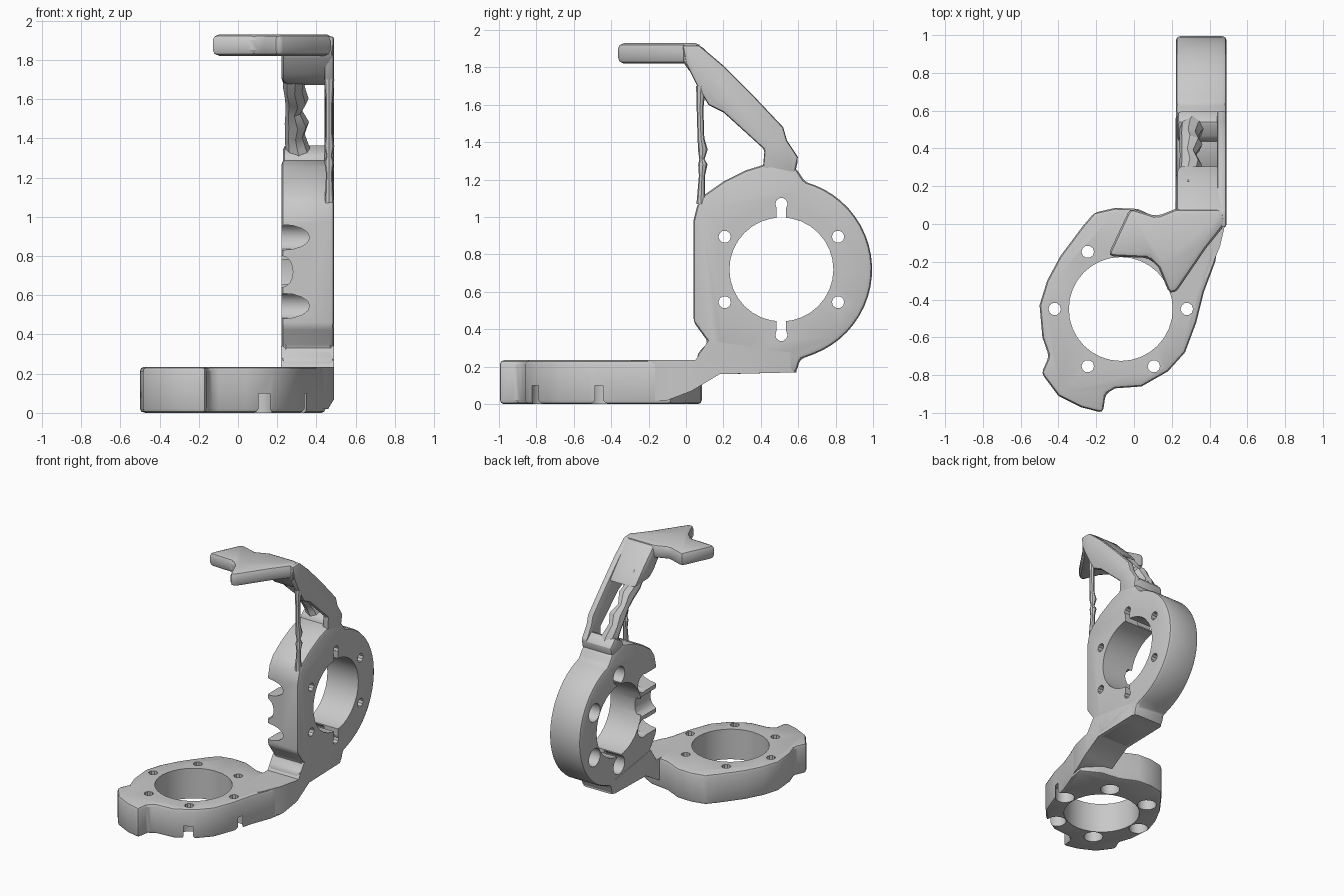
import bpy, bmesh, math
from mathutils import Vector

if "Cube" in bpy.data.objects:
    bpy.data.objects.remove(bpy.data.objects["Cube"])

grey = bpy.data.materials.new("light_grey")
grey.diffuse_color = (0.58, 0.58, 0.58, 1)
grey.use_nodes = True
grey.node_tree.nodes["Principled BSDF"].inputs["Base Color"].default_value = grey.diffuse_color


def prism(name, pts, lo, hi, axis, bevel=0.0):
    """Extrude a 2D outline: axis 'X' takes (y, z), 'Z' takes (x, y)."""
    bm = bmesh.new()
    put = (lambda a, b, d: (d, a, b)) if axis == 'X' else (lambda a, b, d: (a, b, d))
    face = bm.faces.new([bm.verts.new(put(a, b, lo)) for a, b in pts])
    ext = bmesh.ops.extrude_face_region(bm, geom=[face])
    moved = [v for v in ext['geom'] if isinstance(v, bmesh.types.BMVert)]
    bmesh.ops.translate(bm, verts=moved, vec=Vector(put(0, 0, hi - lo)))
    bmesh.ops.recalc_face_normals(bm, faces=bm.faces)
    me = bpy.data.meshes.new(name)
    bm.to_mesh(me)
    bm.free()
    ob = bpy.data.objects.new(name, me)
    bpy.context.collection.objects.link(ob)
    me.materials.append(grey)
    if bevel:
        m = ob.modifiers.new("round", 'BEVEL')
        m.width, m.segments, m.limit_method = bevel, 2, 'ANGLE'
        m.angle_limit = math.radians(35)
    return ob


def circle(c, r, n=24, a0=0, a1=360):
    steps = n if a1 - a0 == 360 else n + 1
    return [(c[0] + r * math.cos(math.radians(a0 + (a1 - a0) * i / n)),
             c[1] + r * math.sin(math.radians(a0 + (a1 - a0) * i / n))) for i in range(steps)]


def finish(ob, cutters=(), op='DIFFERENCE'):
    """Apply modifiers and cuts, then smooth shallow edges."""
    for c in cutters:
        m = ob.modifiers.new("cut", 'BOOLEAN')
        m.object, m.operation, m.solver = c, op, 'EXACT'
    bpy.context.view_layer.update()
    ev = ob.evaluated_get(bpy.context.evaluated_depsgraph_get())
    me = bpy.data.meshes.new_from_object(ev)
    ob.modifiers.clear()
    ob.data = me
    me.materials.clear()
    me.materials.append(grey)
    for p in me.polygons:
        p.material_index = 0
    for c in cutters:
        bpy.data.objects.remove(c)
    bpy.ops.object.select_all(action='DESELECT')
    ob.select_set(True)
    bpy.context.view_layer.objects.active = ob
    bpy.ops.object.shade_smooth_by_angle(angle=math.radians(30))


def screw_cuts(centre, angles, axis, lo, mid, hi):
    """Small through holes with wide counterbores on the low side."""
    out = []
    for a in angles:
        p = (centre[0] + 0.35 * math.cos(math.radians(a)),
             centre[1] + 0.35 * math.sin(math.radians(a)))
        out.append(prism("screw_cutter", circle(p, 0.033, 10), lo, hi, axis))
        out.append(prism("bore_cutter", circle(p, 0.07, 16), lo, mid, axis))
    return out


# Horizontal ring plate
c = (-0.07, -0.45)
base = prism("base_ring", [
    (0.02, 0.08), (-0.1, 0.085), (-0.21, 0.06), (-0.27, -0.01), (-0.39, -0.17), (-0.46, -0.3),
    (-0.5, -0.43), (-0.485, -0.6), (-0.45, -0.7), (-0.49, -0.79), (-0.4, -0.91), (-0.28, -0.97),
    (-0.165, -1.0), (-0.15, -0.9), (-0.1, -0.87), (0.04, -0.86), (0.18, -0.78), (0.27, -0.68),
    (0.33, -0.52), (0.37, -0.36), (0.43, -0.2), (0.45, -0.08), (0.3, 0.0), (0.15, 0.02)],
    0, 0.235, 'Z', 0.022)
cuts = [prism("hole_cutter", circle(c, 0.275, 32), -0.2, 0.5, 'Z')]
cuts += screw_cuts(c, range(0, 360, 60), 'Z', -0.1, 0.1, 0.5)
finish(base, cuts)

# Rising arm between the plates, trimmed to a slanted plan
arm = prism("rising_arm", [
    (-0.3, 0.02), (-0.1, 0.02), (0.03, 0.07), (0.18, 0.16), (0.6, 0.17), (0.6, 0.27),
    (0.12, 0.34), (0.05, 0.235), (-0.3, 0.235)], 0.0, 0.6, 'X')
plan = prism("plan_cutter", [
    (0.22, -0.3), (0.38, -0.3), (0.455, -0.12), (0.49, 0.03), (0.49, 0.59), (0.22, 0.59),
    (0.22, 0.03)], -0.1, 0.6, 'Z', 0.03)
finish(arm, [plan], 'INTERSECT')

# Vertical ring plate
c = (0.51, 0.72)
side = prism("side_ring", [
    (0.04, 0.44), (0.12, 0.33), (0.06, 0.27), (0.06, 0.22), (0.2, 0.16), (0.59, 0.17), (0.61, 0.24)]
    + circle(c, 0.485, 22, -70, 75)
    + [(0.59, 1.26), (0.45, 1.29), (0.32, 1.25), (0.2, 1.19), (0.1, 1.12), (0.06, 1.06), (0.04, 0.98)],
    0.222, 0.49, 'X', 0.022)
cuts = [prism("hole_cutter", circle(c, 0.278, 32), 0, 0.8, 'X'),
        prism("slot_cutter", [(0.485, 0.38), (0.535, 0.38), (0.535, 1.06), (0.485, 1.06)], 0, 0.8, 'X')]
cuts += screw_cuts(c, range(30, 390, 60), 'X', 0.1, 0.37, 0.8)
# Access grooves through the front edge
for z, rx, rz in ((0.895, 0.14, 0.065), (0.545, 0.14, 0.065), (0.72, 0.055, 0.08)):
    ring = [(0.225 + rx * x, z + rz * y) for x, y in circle((0, 0), 1, 16)]
    g = prism("groove_cutter", ring, -0.24, 0.1, 'Z')
    for v in g.data.vertices:
        x, y, d = v.co
        v.co = (x, -d, y)
    cuts.append(g)
finish(side, cuts)

# Slanted strut, its foot and its shoulder
finish(prism("strut_plate", [
    (0.0, 1.82), (0.06, 1.7), (0.12, 1.6), (0.2, 1.56), (0.42, 1.36), (0.41, 1.25), (0.58, 1.22),
    (0.6, 1.32), (0.54, 1.41), (0.52, 1.48), (0.36, 1.65), (0.2, 1.81), (0.07, 1.92), (-0.02, 1.92)],
    0.44, 0.49, 'X', 0.015))
finish(prism("strut_foot", [
    (0.42, 1.24), (0.58, 1.22), (0.6, 1.31), (0.54, 1.37), (0.45, 1.32)], 0.23, 0.488, 'X', 0.02))
finish(prism("strut_shoulder", [
    (-0.02, 1.83), (0.06, 1.73), (0.12, 1.68), (0.32, 1.67), (0.2, 1.8), (0.07, 1.925), (-0.02, 1.925)],
    0.222, 0.488, 'X', 0.03))

# Top tab
finish(prism("top_tab", [
    (-0.14, -0.17), (0.08, -0.18), (0.13, -0.23), (0.19, -0.375), (0.23, -0.35), (0.38, -0.13),
    (0.485, 0.0), (0.47, 0.08), (0.22, 0.08), (0.12, 0.04), (-0.02, 0.085)], 1.82, 1.93, 'Z', 0.03))


def lumpy_rod(name, pts):
    """Rod of varying radius through (x, y, z, r) points."""
    cu = bpy.data.curves.new(name + "_path", 'CURVE')
    cu.dimensions, cu.bevel_depth, cu.bevel_resolution = '3D', 1.0, 2
    cu.use_fill_caps = True
    sp = cu.splines.new('POLY')
    sp.points.add(len(pts) - 1)
    for q, (x, y, z, r) in zip(sp.points, pts):
        q.co, q.radius = (x, y, z, 1), r
    tmp = bpy.data.objects.new(name + "_path", cu)
    bpy.context.collection.objects.link(tmp)
    bpy.context.view_layer.update()
    me = bpy.data.meshes.new_from_object(tmp.evaluated_get(bpy.context.evaluated_depsgraph_get()))
    bpy.data.objects.remove(tmp)
    ob = bpy.data.objects.new(name, me)
    bpy.context.collection.objects.link(ob)
    finish(ob)


# Uneven inner strut and thin front post
lumpy_rod("inner_strut", [
    (0.29, 0.18, 1.74, 0.06), (0.285, 0.24, 1.66, 0.055), (0.3, 0.31, 1.6, 0.06),
    (0.285, 0.37, 1.54, 0.042), (0.3, 0.42, 1.48, 0.062), (0.29, 0.46, 1.42, 0.05),
    (0.3, 0.5, 1.36, 0.06), (0.32, 0.52, 1.28, 0.07)])
lumpy_rod("front_post", [
    (0.465, 0.08, 1.07, 0.024), (0.465, 0.085, 1.22, 0.016), (0.465, 0.09, 1.28, 0.025),
    (0.465, 0.085, 1.31, 0.014), (0.465, 0.09, 1.36, 0.026), (0.465, 0.08, 1.42, 0.018),
    (0.465, 0.075, 1.58, 0.018), (0.465, 0.08, 1.7, 0.026)])
